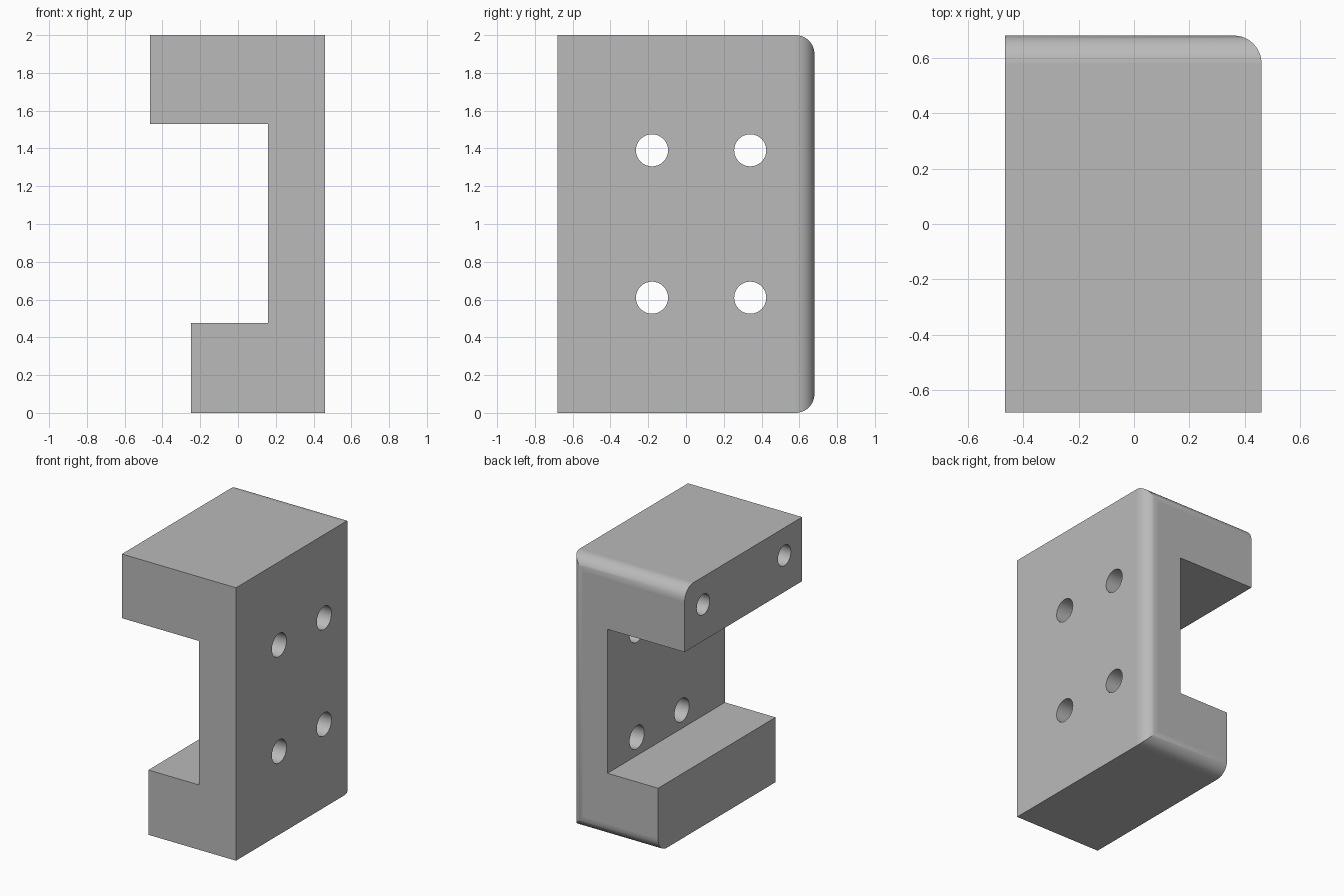
import bpy, bmesh, math
from mathutils import Matrix, Vector

cube = bpy.data.objects.get("Cube")
if cube:
    bpy.data.objects.remove(cube, do_unlink=True)

BACK, WALL, INNER = 0.68, 0.46, 0.16

grey = bpy.data.materials.new("plain_grey")
grey.use_nodes = True
colour = (0.49, 0.49, 0.49, 1)
grey.diffuse_color = colour
grey.node_tree.nodes["Principled BSDF"].inputs["Base Color"].default_value = colour


def make_object(name, bm):
    mesh = bpy.data.meshes.new(name)
    bm.to_mesh(mesh)
    bm.free()
    mesh.materials.append(grey)
    obj = bpy.data.objects.new(name, mesh)
    bpy.context.collection.objects.link(obj)
    return obj


# C-shaped bracket body, extruded from front to back
profile = [(-0.25, 0), (WALL, 0), (WALL, 2), (-0.465, 2),
           (-0.465, 1.53), (INNER, 1.53), (INNER, 0.475), (-0.25, 0.475)]
bm = bmesh.new()
face = bm.faces.new([bm.verts.new((x, -BACK, z)) for x, z in profile])
ext = bmesh.ops.extrude_face_region(bm, geom=[face])
bmesh.ops.translate(bm, vec=(0, 2 * BACK, 0),
                    verts=[v for v in ext["geom"] if isinstance(v, bmesh.types.BMVert)])
bmesh.ops.recalc_face_normals(bm, faces=bm.faces[:])

# Rounded top and bottom edges at the back
outer = [e for e in bm.edges
         if all(v.co.y > 0 and (v.co.z < 0.01 or v.co.z > 1.99) for v in e.verts)]
bmesh.ops.bevel(bm, geom=outer, offset=0.1, segments=10, profile=0.5, affect='EDGES')
bracket = make_object("bracket", bm)

# Bolt holes through the wall, and blind holes in the end of the upper arm
bm = bmesh.new()


def add_hole(x0, x1, y, z, radius):
    place = Matrix.Translation(((x0 + x1) / 2, y, z)) @ Matrix.Rotation(math.pi / 2, 4, 'Y')
    bmesh.ops.create_cone(bm, cap_ends=True, segments=32, radius1=radius,
                          radius2=radius, depth=x1 - x0, matrix=place)


for y in (-0.18, 0.34):
    for z in (0.61, 1.39):
        add_hole(INNER - 0.1, WALL + 0.1, y, z, 0.085)
for y in (-0.475, 0.465):
    add_hole(-0.6, -0.06, y, 1.797, 0.075)
cutter = make_object("hole_cutter", bm)
cutter.hide_render = True

cut = bracket.modifiers.new("holes", 'BOOLEAN')
cut.operation = 'DIFFERENCE'
cut.solver = 'EXACT'
cut.object = cutter
bpy.context.view_layer.objects.active = bracket
bracket.select_set(True)
bpy.ops.object.modifier_apply(modifier=cut.name)
bpy.data.objects.remove(cutter, do_unlink=True)

# Smooth the curved surfaces and keep the flat ones flat
bpy.ops.object.shade_smooth_by_angle(angle=math.radians(30))
for p in bracket.data.polygons:
    if max(abs(c) for c in p.normal) > 0.9999:
        p.use_smooth = False
